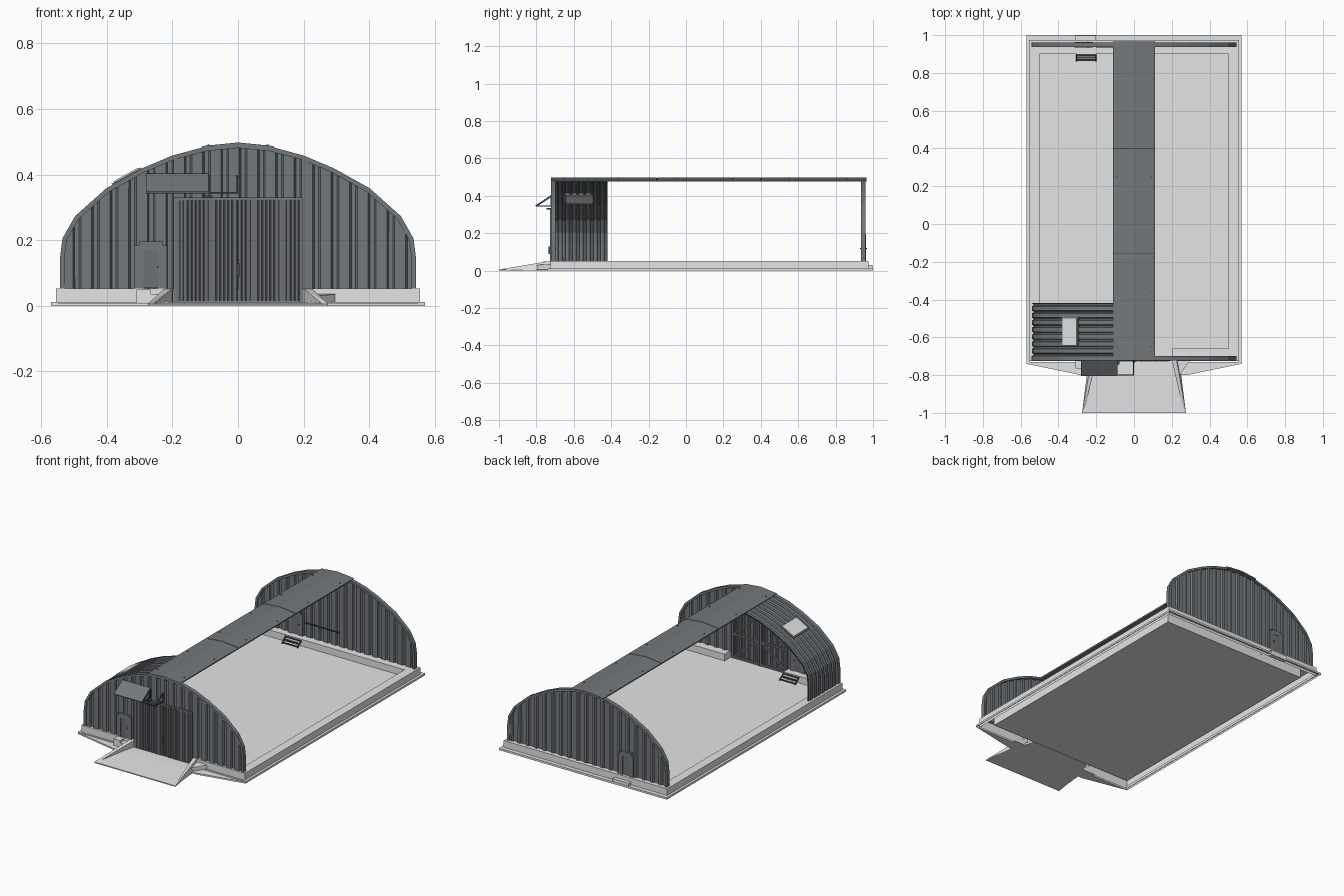
import bpy, bmesh
from mathutils import Vector

cube = bpy.data.objects.get("Cube")
if cube:
    bpy.data.objects.remove(cube)


def material(name, rgb):
    m = bpy.data.materials.new(name)
    m.use_nodes = True
    m.diffuse_color = (*rgb, 1)
    m.node_tree.nodes["Principled BSDF"].inputs["Base Color"].default_value = (*rgb, 1)
    return m


CONCRETE = material("pale concrete", (0.78, 0.78, 0.78))
METAL = material("grey sheet metal", (0.17, 0.19, 0.2))
DOOR = material("door grey", (0.15, 0.165, 0.175))
DARK = material("dark steel", (0.06, 0.065, 0.07))


def add(name, bm, mat, thick=0):
    bmesh.ops.recalc_face_normals(bm, faces=bm.faces[:])
    me = bpy.data.meshes.new(name)
    bm.to_mesh(me)
    bm.free()
    me.materials.append(mat)
    ob = bpy.data.objects.new(name, me)
    bpy.context.collection.objects.link(ob)
    if thick:
        mod = ob.modifiers.new("thickness", "SOLIDIFY")
        mod.thickness, mod.offset = thick, 0
    return ob


def hull(name, pts, mat):
    bm = bmesh.new()
    for p in pts:
        bm.verts.new(p)
    bmesh.ops.convex_hull(bm, input=bm.verts[:])
    bmesh.ops.dissolve_limit(bm, angle_limit=0.01, verts=bm.verts[:], edges=bm.edges[:])
    return add(name, bm, mat)


def box(name, x, y, z, mat):
    return hull(name, [(a, b, c) for a in x for b in y for c in z], mat)


def beam(name, a, b, w, mat):
    a, b = Vector(a), Vector(b)
    d = (b - a).normalized()
    u = d.cross(Vector((0, 1, 0)))
    u = (u if u.length > 0.01 else Vector((1, 0, 0))).normalized() * w / 2
    v = d.cross(u).normalized() * w / 2
    return hull(name, [p + s * u + t * v for p in (a, b) for s in (-1, 1) for t in (-1, 1)], mat)


def prism(name, outline, z0, z1, mat, bottom=True):
    bm = bmesh.new()
    lo = [bm.verts.new((x, y, z0)) for x, y in outline]
    hi = [bm.verts.new((x, y, z1)) for x, y in outline]
    bm.faces.new(hi)
    if bottom:
        bm.faces.new(lo[::-1])
    for i in range(len(lo)):
        j = (i + 1) % len(lo)
        bm.faces.new((lo[i], lo[j], hi[j], hi[i]))
    return add(name, bm, mat)


def wave(a, b, pitch, depth):
    """Trapezoid corrugation from a to b as (position, offset)."""
    n = round((b - a) / pitch)
    p = (b - a) / n
    out = []
    for i in range(n):
        out += [(a + (i + f) * p, o * depth) for f, o in ((0, 0), (.55, 0), (.65, 1), (.9, 1))]
    return out + [(b, 0)]


# Arch outline, left to right over the top
HALF = [(0.54, 0.05), (0.54, 0.15), (0.533, 0.205), (0.495, 0.272), (0.4, 0.357),
        (0.29, 0.418), (0.2, 0.456), (0.1, 0.483)]
ARCH = [(-x, z) for x, z in HALF] + [(0, 0.493)] + HALF[::-1]


def arch_z(x):
    x = min(abs(x), 0.5399)
    side = [(0, 0.493)] + HALF[::-1]
    for (x0, z0), (x1, z1) in zip(side, side[1:]):
        if x0 <= x <= x1 and x1 > x0:
            return z0 + (z1 - z0) * (x - x0) / (x1 - x0)


def sweep(name, path, section, mat, closed=True, thick=0):
    """Carry a section of (y, outward offset) along an x-z path."""
    bm = bmesh.new()
    rings = []
    for i, (x, z) in enumerate(path):
        p, q = path[max(i - 1, 0)], path[min(i + 1, len(path) - 1)]
        n = Vector((p[1] - q[1], q[0] - p[0])).normalized()
        rings.append([bm.verts.new((x + n.x * o, y, z + n.y * o)) for y, o in section])
    k = len(section)
    for r, s in zip(rings, rings[1:]):
        for i in range(k if closed else k - 1):
            j = (i + 1) % k
            bm.faces.new((r[i], r[j], s[j], s[i]))
    if closed:
        bm.faces.new(rings[0][::-1])
        bm.faces.new(rings[-1])
    return add(name, bm, mat, thick)


def rect(y0, y1, o0, o1):
    return [(y0, o0), (y1, o0), (y1, o1), (y0, o1)]


def sheet(name, x0, x1, y, pitch, depth, bottom, top, mat):
    """Upright corrugated sheet; top is a function of x."""
    bm = bmesh.new()
    cols = [(bm.verts.new((x, y + o, bottom)), bm.verts.new((x, y + o, top(x))))
            for x, o in wave(x0, x1, pitch, depth)]
    for a, b in zip(cols, cols[1:]):
        bm.faces.new((a[0], b[0], b[1], a[1]))
    return add(name, bm, mat, 0.003)


def kerb_ring(name, ox, oy0, oy1, ix, iy0, iy1, z0, z1):
    """Kerb with a gap for the main door."""
    g = 0.2
    right = [(g, oy0), (ox, oy0), (ox, oy1)]
    inner = [(ix, iy1), (ix, iy0), (g, iy0)]
    pts = right + [(-x, y) for x, y in right[::-1]]
    pts += [(-x, y) for x, y in inner[::-1]] + inner
    prism(name, pts, z0, z1, CONCRETE, bottom=False)


# Foundation
box("floor", (-0.5, 0.5), (-0.66, 0.9), (0.002, 0.012), CONCRETE)
kerb_ring("plinth", 0.555, -0.725, 0.975, 0.5, -0.66, 0.9, 0, 0.053)
kerb_ring("footing_lip", 0.57, -0.74, 1.0, 0.55, -0.73, 0.97, 0, 0.012)
prism("front_apron", [(-0.57, -0.74), (-0.28, -0.8), (0.28, -0.8), (0.57, -0.74)], 0, 0.009, CONCRETE)
hull("ramp", [(s * x, y, z) for s in (-1, 1) for x, y, h in
              ((0.275, -1, 0.006), (0.24, -0.8, 0.012), (0.2, -0.66, 0.012)) for z in (0, h)], CONCRETE)
for s, side in ((1, "left"), (-1, "right")):
    hull(side + "_ramp_kerb", [(s * x, y, z) for x, y, z in
         ((0.2, -0.72, 0), (0.23, -0.72, 0), (0.2, -0.72, 0.053), (0.225, -0.72, 0.053),
          (0.235, -0.8, 0), (0.25, -0.8, 0), (0.24, -0.8, 0.032), (0.265, -1, 0), (0.275, -1, 0.006))], CONCRETE)
hull("left_wing", [(0.22, -0.72, 0.036), (0.3, -0.72, 0.036), (0.3, -0.72, 0),
                   (0.22, -0.72, 0), (0.24, -0.8, 0.03), (0.24, -0.8, 0)], CONCRETE)

# End walls
sheet("front_wall_right", -0.535, -0.195, -0.716, 0.055, 0.009, 0.05, arch_z, METAL)
sheet("front_wall_left", 0.195, 0.535, -0.716, 0.055, 0.009, 0.05, arch_z, METAL)
sheet("front_wall_over_door", -0.195, 0.195, -0.716, 0.055, 0.009, 0.32, arch_z, METAL)
sheet("back_wall", -0.535, 0.535, 0.945, 0.055, 0.009, 0.05, arch_z, METAL)
sweep("front_arch_trim", ARCH, rect(-0.722, -0.698, -0.012, 0.002), METAL)
sweep("back_arch_trim", ARCH, rect(0.936, 0.96, -0.012, 0.002), METAL)

# Roof: ridge strip and one remaining corrugated bay
ridge = [(-0.11, arch_z(0.11))] + [p for p in ARCH if abs(p[0]) < 0.11] + [(0.11, arch_z(0.11))]
for i, (y0, y1) in enumerate(((-0.722, -0.157), (-0.153, 0.398), (0.402, 0.965))):
    sweep(f"ridge_panel_{i + 1}", ridge, rect(y0, y1, -0.004, 0.005), METAL)
for y in (-0.155, 0.4):
    sweep("ridge_seam", ridge, rect(y - 0.003, y + 0.003, -0.003, 0.003), DARK)
for y in (-0.65, -0.36, -0.05, 0.25, 0.55, 0.86):
    for x in (-0.09, 0.09):
        z = arch_z(x) + 0.005
        box("ridge_bolt", (x - 0.003, x + 0.003), (y - 0.003, y + 0.003), (z, z + 0.003), DARK)
bay = [p for p in ARCH if p[0] < -0.105] + [(-0.1, arch_z(0.1))]
sweep("roof_bay", bay, wave(-0.72, -0.42, 0.036, -0.009), METAL, closed=False, thick=0.003)
pane = [(x, arch_z(x)) for x in (-0.375, -0.3)]
rim = [(x, arch_z(x)) for x in (-0.382, -0.293)]
sweep("skylight_frame", rim, rect(-0.647, -0.493, -0.013, 0.006), METAL)
sweep("skylight_pane", pane, rect(-0.64, -0.5, -0.015, 0.01), CONCRETE)

# Main double door with braced inner side
for s, side in ((1, "left"), (-1, "right")):
    a, b = sorted((s * 0.002, s * 0.188))
    sheet(side + "_door_leaf", a, b, -0.726, 0.0125, 0.002, 0.013, lambda x: 0.322, DOOR)
    y = -0.718
    for z in (0.022, 0.16, 0.312):
        beam(side + "_door_rail", (a, y, z), (b, y, z), 0.012, DOOR)
    for x in (a + 0.006, b - 0.006):
        beam(side + "_door_stile", (x, y, 0.014), (x, y, 0.32), 0.012, DOOR)
    beam(side + "_door_brace_low", (s * 0.18, y, 0.022), (s * 0.01, y, 0.16), 0.01, DOOR)
    beam(side + "_door_brace_high", (s * 0.18, y, 0.16), (s * 0.01, y, 0.312), 0.01, DOOR)
    beam(side + "_door_jamb", (s * 0.192, -0.722, 0.01), (s * 0.192, -0.722, 0.328), 0.009, METAL)
beam("door_header", (-0.195, -0.722, 0.326), (0.195, -0.722, 0.326), 0.009, METAL)
box("door_handle", (-0.005, 0.005), (-0.735, -0.726), (0.09, 0.13), DARK)

# Side doors, front and back, with inner steps
for name, y, d in (("front", -0.712, 1), ("back", 0.949, -1)):
    box(name + "_side_door", (-0.3, -0.232), (y - 0.012, y + 0.012), (0.055, 0.18), DOOR)
    for x in (-0.302, -0.23):
        beam(name + "_side_door_jamb", (x, y, 0.053), (x, y, 0.184), 0.028, METAL)
    beam(name + "_side_door_head", (-0.302, y, 0.182), (-0.23, y, 0.182), 0.028, METAL)
    box(name + "_side_door_knob", (-0.246, -0.24), (y - 0.018, y + 0.018), (0.115, 0.122), DARK)
    edge = -0.66 if d > 0 else 0.9
    for i in range(3):
        p = edge + d * 0.013 * i
        box(name + "_inner_tread", (-0.305, -0.2), (p, p + d * 0.01), (0.042 - 0.013 * i, 0.046 - 0.013 * i), DARK)
    for x in (-0.305, -0.2):
        beam(name + "_step_stringer", (x, edge, 0.046), (x, edge + d * 0.038, 0.014), 0.005, DARK)
for i in range(3):
    box("front_outer_step", (-0.31, -0.265 + 0.022 * i), (-0.765, -0.722), (0, 0.05 - 0.014 * i), CONCRETE)
box("back_outer_step", (-0.31, -0.2), (0.97, 0.998), (0, 0.03), CONCRETE)
beam("back_wall_rail", (-0.2, 0.938, 0.14), (0.03, 0.938, 0.14), 0.006, DARK)

# Awning with half its panel left, and lamp
hull("awning_panel", [(x, y, z + t) for x in (-0.28, -0.09)
                      for y, z in ((-0.722, 0.4), (-0.805, 0.345)) for t in (0, 0.004)], METAL)
beam("awning_front_bar", (-0.28, -0.8, 0.345), (0, -0.8, 0.345), 0.005, DARK)
for x in (-0.278, -0.09, -0.002):
    beam("awning_slope_bar", (x, -0.722, 0.395), (x, -0.8, 0.345), 0.005, DARK)
    beam("awning_arm", (x, -0.722, 0.345), (x, -0.8, 0.345), 0.005, DARK)
    beam("awning_wall_bar", (x, -0.722, 0.345), (x, -0.722, 0.395), 0.005, DARK)
box("lamp", (-0.105, -0.078), (-0.745, -0.722), (0.328, 0.336), DARK)
